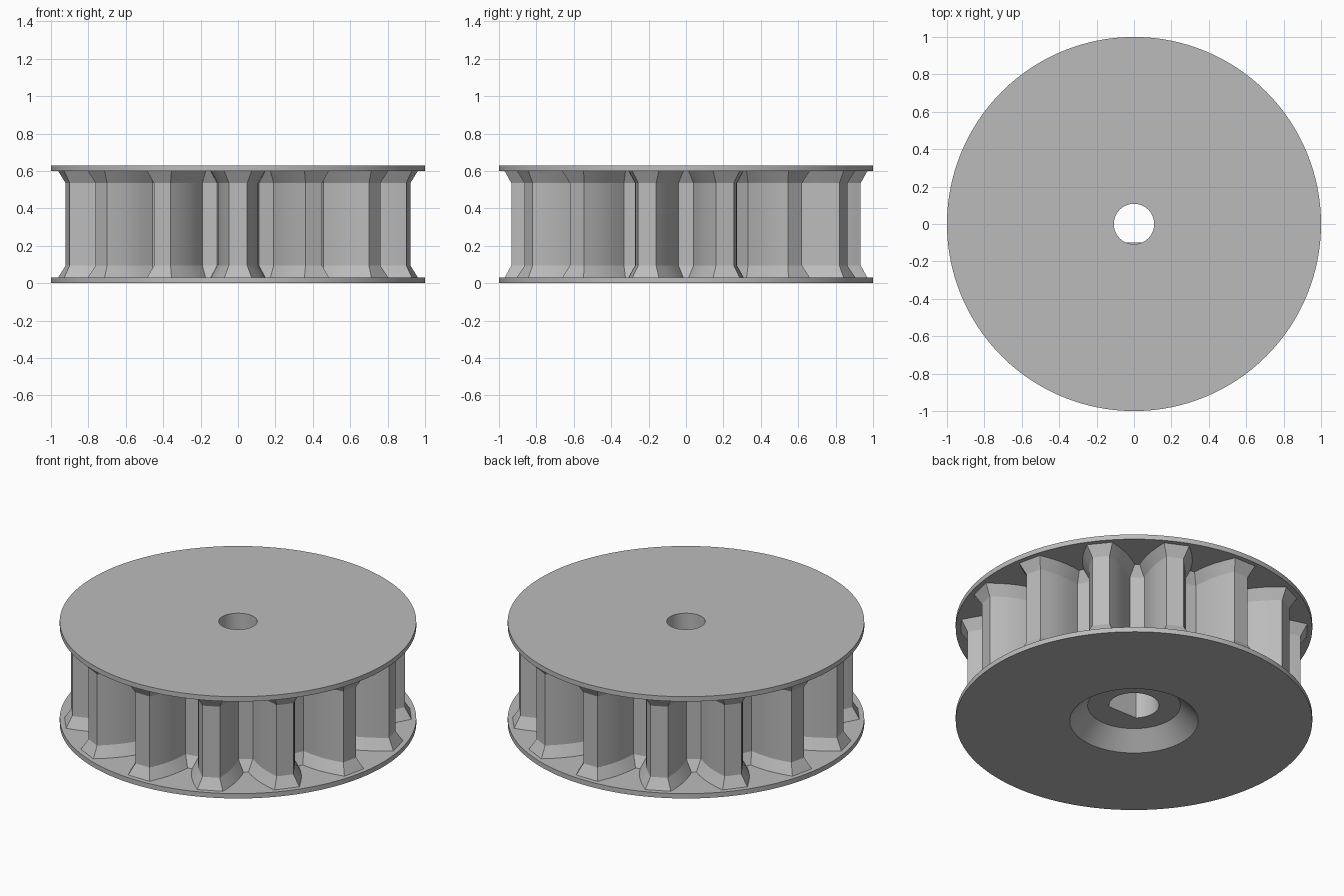
import bpy
import bmesh
from math import cos, sin, pi, radians
from mathutils import Vector

if "Cube" in bpy.data.objects:
    bpy.data.objects.remove(bpy.data.objects["Cube"])

# Overall sizes
TEETH = 14
PLATE = 0.03
HEIGHT = 0.63
FLARE_WIDTH = 0.036
FLARE_HEIGHT = 0.065

grey = bpy.data.materials.new("plain_grey")
grey.use_nodes = True
colour = (0.5, 0.5, 0.5, 1)
grey.diffuse_color = colour
grey.node_tree.nodes["Principled BSDF"].inputs["Base Color"].default_value = colour


def loft(name, sections):
    """Closed solid through (z, ring) sections with equal point counts."""
    bm = bmesh.new()
    rings = [[bm.verts.new((p[0], p[1], z)) for p in ring] for z, ring in sections]
    for low, high in zip(rings, rings[1:]):
        for i in range(len(low)):
            j = (i + 1) % len(low)
            bm.faces.new((low[i], low[j], high[j], high[i]))
    bm.faces.new(rings[0][::-1])
    bm.faces.new(rings[-1])
    mesh = bpy.data.meshes.new(name)
    bm.to_mesh(mesh)
    bm.free()
    mesh.materials.append(grey)
    obj = bpy.data.objects.new(name, mesh)
    bpy.context.collection.objects.link(obj)
    return obj


def circle(radius, count=128, flat=None):
    """Circle, optionally with a flat on its front side."""
    points = []
    for i in range(count):
        a = 2 * pi * i / count
        y = radius * sin(a)
        points.append(Vector((radius * cos(a), y if flat is None else max(y, flat))))
    return points


def gear_outline():
    """Gear outline with convex flanks, one tooth pointing to the front."""
    flank = [(0.673, 0.112), (0.74, 0.107), (0.79, 0.099),
             (0.84, 0.086), (0.89, 0.068), (0.934, 0.049)]
    tooth = [(r, -h) for r, h in flank] + [(r, h) for r, h in reversed(flank)]
    points = []
    for t in range(TEETH):
        a = -pi / 2 + 2 * pi * t / TEETH
        points += [Vector((r * cos(a) - h * sin(a), r * sin(a) + h * cos(a)))
                   for r, h in tooth]
    return points


def grow(outline, amount):
    """Mitred outward offset of a counter-clockwise outline."""
    result = []
    for i, p in enumerate(outline):
        before = (p - outline[i - 1]).normalized()
        after = (outline[(i + 1) % len(outline)] - p).normalized()
        n1 = Vector((before.y, -before.x))
        n2 = Vector((after.y, -after.x))
        result.append(p + (n1 + n2) * amount / (1 + n1.dot(n2)))
    return result


# Toothed core that flares out where it meets the plates
outline = gear_outline()
flared = grow(outline, FLARE_WIDTH)
top = HEIGHT - PLATE
core = loft("toothed_core", [
    (PLATE, flared), (PLATE + FLARE_HEIGHT, outline),
    (top - FLARE_HEIGHT, outline), (top, flared)])

# Round end plates
bottom_plate = loft("bottom_plate", [(0, circle(1)), (PLATE, circle(1))])
top_plate = loft("top_plate", [(top, circle(1)), (HEIGHT, circle(1))])

# Bore: countersink, flat-sided shaft socket, then a round hole
socket = circle(0.14, flat=-0.1)
cutter = loft("bore_cutter", [
    (-0.05, circle(0.41)), (0.1, circle(0.26)), (0.1, socket),
    (0.45, socket), (0.45, circle(0.108)), (HEIGHT + 0.05, circle(0.108))])

for part in (core, bottom_plate, top_plate):
    mod = part.modifiers.new("bore", "BOOLEAN")
    mod.operation = "DIFFERENCE"
    mod.solver = "EXACT"
    mod.object = cutter
    bpy.ops.object.select_all(action="DESELECT")
    part.select_set(True)
    bpy.context.view_layer.objects.active = part
    bpy.ops.object.modifier_apply(modifier=mod.name)
    bpy.ops.object.shade_smooth_by_angle(angle=radians(25))

cutter.hide_render = True
cutter.display_type = "WIRE"
cutter.hide_set(True)
